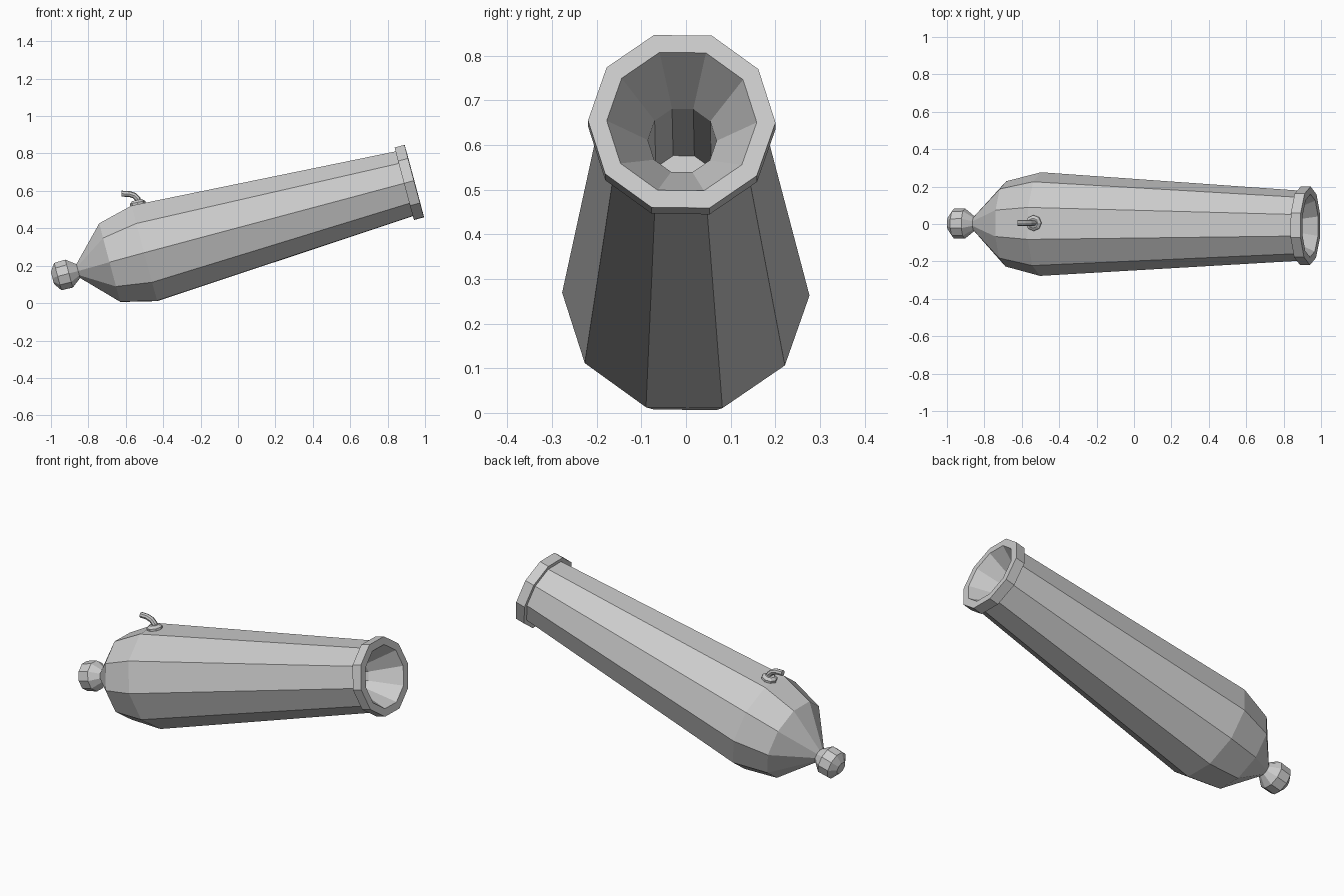
import bpy, bmesh
from math import radians, cos, sin, pi
from mathutils import Vector

cube = bpy.data.objects.get("Cube")
if cube:
    bpy.data.objects.remove(cube, do_unlink=True)

iron = bpy.data.materials.new("grey_iron")
iron.use_nodes = True
iron.diffuse_color = (0.6, 0.6, 0.6, 1)
iron.node_tree.nodes["Principled BSDF"].inputs["Base Color"].default_value = (0.6, 0.6, 0.6, 1)

MUZZLE = (0.9425, -0.0095, 0.6525)   # centre of the muzzle face
TILT = (-0.012, radians(-15), -0.0063)


def loft(name, rings, caps=(False, False)):
    """Skin a list of vertex rings with flat quads, with optional end caps."""
    bm = bmesh.new()
    loops = [[bm.verts.new(p) for p in ring] for ring in rings]
    n = len(loops[0])
    for a, b in zip(loops, loops[1:]):
        for i in range(n):
            j = (i + 1) % n
            bm.faces.new((a[i], a[j], b[j], b[i]))
    for cap, loop in zip(caps, (loops[0], loops[-1])):
        if cap:
            bm.faces.new(loop)
    bmesh.ops.recalc_face_normals(bm, faces=bm.faces)
    mesh = bpy.data.meshes.new(name)
    bm.to_mesh(mesh)
    bm.free()
    mesh.materials.append(iron)
    ob = bpy.data.objects.new(name, mesh)
    bpy.context.collection.objects.link(ob)
    return ob


def turned(name, profile, caps=(False, False), sides=10):
    """Turn (distance along the axis, radius) pairs around the barrel axis."""
    rings = [[(s, r * cos(2 * pi * k / sides), r * sin(2 * pi * k / sides))
              for k in range(sides)] for s, r in profile]
    ob = loft(name, rings, caps)
    ob.location, ob.rotation_euler = MUZZLE, TILT
    return ob


# Barrel shell
turned("barrel", [(-0.05, 0.187), (-1.493, 0.277), (-1.685, 0.228), (-1.86, 0.04)],
       caps=(True, True)).data.polygons
barrel = bpy.data.objects["barrel"]

# Muzzle ring, flared mouth and bore
turned("muzzle_ring_and_bore", [(-0.055, 0.18), (-0.055, 0.21), (0, 0.21), (0, 0.168),
                                (-0.164, 0.077), (-0.57, 0.077)], caps=(False, True))

# The front of the barrel stays open so the bore is visible
bm = bmesh.new()
bm.from_mesh(barrel.data)
front = [f for f in bm.faces if f.calc_center_median().x > -0.06]
bmesh.ops.delete(bm, geom=front, context='FACES_ONLY')
bm.to_mesh(barrel.data)
bm.free()

# Rear knob
turned("rear_knob", [(-1.86, 0.04), (-1.911, 0.081), (-1.973, 0.079), (-2.003, 0.035)],
       caps=(False, True))

# Fuse collar, sitting on the top facet
SIDES = 8
collar = loft("fuse_collar", [[(r * cos(2 * pi * k / SIDES), r * sin(2 * pi * k / SIDES), z)
                               for k in range(SIDES)]
                              for r, z in ((0.042, -0.015), (0.042, 0.012), (0.026, 0.024))],
              caps=(True, True))
collar.location = (-0.535, 0.005, 0.527)
collar.rotation_euler = (0, radians(-12), 0)

# Curved fuse, bending towards the rear
path = [Vector((x, 0.005, z)) for x, z in
        ((-0.53, 0.53), (-0.537, 0.557), (-0.555, 0.575), (-0.582, 0.584), (-0.622, 0.585))]
rings = []
for i, p in enumerate(path):
    t = (path[min(i + 1, len(path) - 1)] - path[max(i - 1, 0)]).normalized()
    side = Vector((0, 1, 0))
    up = t.cross(side)
    rings.append([p + 0.016 * (cos(2 * pi * k / SIDES) * side + sin(2 * pi * k / SIDES) * up)
                  for k in range(SIDES)])
loft("fuse", rings, caps=(True, True))
